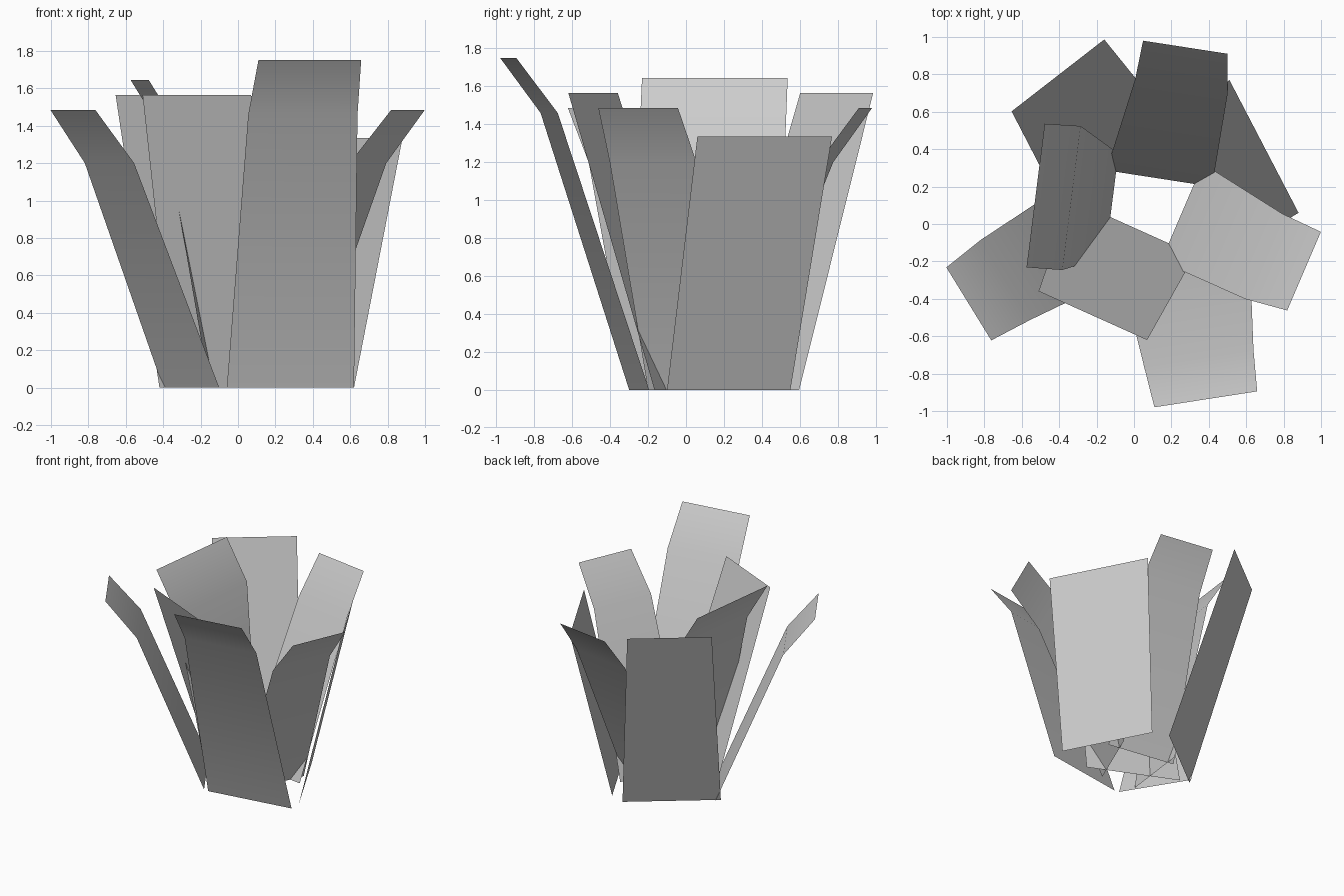
import bpy
from math import radians, sin, cos


def leaf(name, angle, rows):
    """Leaf card facing outward at an angle.
    Each row is (distance outward, side start, side end, height)."""
    a = radians(angle)
    verts = []
    for r, t0, t1, z in rows:
        for t in (t0, t1):
            verts.append((r * cos(a) - t * sin(a), r * sin(a) + t * cos(a), z))
    faces = [(2 * i, 2 * i + 1, 2 * i + 3, 2 * i + 2) for i in range(len(rows) - 1)]
    mesh = bpy.data.meshes.new(name)
    mesh.from_pydata(verts, [], faces)
    mesh.polygons.foreach_set("use_smooth", [True] * len(faces))
    ob = bpy.data.objects.new(name, mesh)
    bpy.context.collection.objects.link(ob)


# Flat inner leaves
leaf("flat_leaf_back_left", 127.8, [(0.376, -0.489, 0.240, 0), (0.877, -0.479, 0.148, 1.565)])
leaf("flat_leaf_right", 27.5, [(0.504, -0.375, 0.358, 0), (0.808, -0.353, 0.447, 1.335)])
leaf("flat_leaf_front", 245.8, [(0.018, -0.365, 0.365, 0), (0.537, -0.318, 0.318, 1.565)])

# Outer leaves with a bent tip
leaf("bent_leaf_back", 81.2, [(0.261, -0.382, 0.190, 0), (0.768, -0.388, 0.112, 1.2), (0.976, -0.354, 0.102, 1.485)])
leaf("bent_leaf_right", -23.2, [(0.211, -0.127, 0.442, 0), (0.707, -0.134, 0.363, 1.2), (0.935, -0.102, 0.355, 1.485)])
leaf("bent_leaf_left", 211.6, [(0.240, -0.373, 0.198, 0), (0.742, -0.357, 0.146, 1.2), (0.976, -0.328, 0.130, 1.485)])
leaf("bent_leaf_front", -81.2, [(0.287, -0.105, 0.583, 0), (0.766, -0.063, 0.528, 1.46), (0.985, -0.042, 0.514, 1.75)])
leaf("bent_leaf_inner_left", 172.8, [(0.130, -0.364, 0.190, 0), (0.349, -0.484, 0.292, 1.335), (0.541, -0.472, 0.302, 1.645)])
